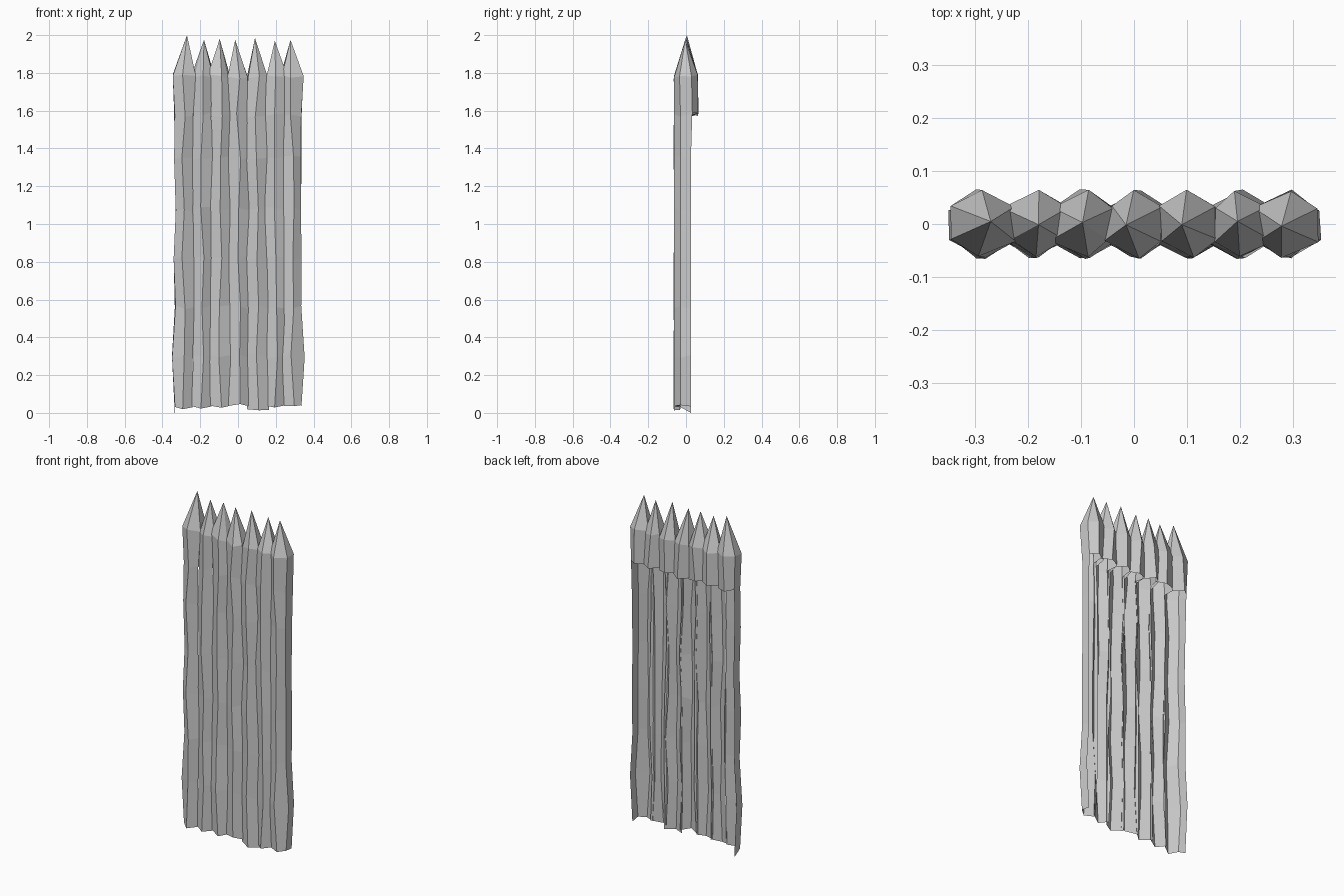
import bpy, bmesh, math, random

random.seed(4)
cube = bpy.data.objects.get("Cube")
if cube:
    bpy.data.objects.remove(cube)

# One flat grey for all the timber
wood = bpy.data.materials.new("pale grey wood")
wood.use_nodes = True
grey = (0.6, 0.6, 0.6, 1)
wood.diffuse_color = grey
wood.node_tree.nodes["Principled BSDF"].inputs["Base Color"].default_value = grey

CENTRES = [-0.287, -0.188, -0.094, 0.003, 0.102, 0.2, 0.288]
TIPS = [(-0.27, 2.0), (-0.18, 1.975), (-0.097, 1.98), (-0.015, 1.975),
        (0.09, 1.985), (0.195, 1.97), (0.278, 1.975)]
FEET = [0.025, 0.03, 0.035, 0.042, 0.02, 0.035, 0.035]
LEVELS = [0, 0.3, 0.56, 0.82, 1.08, 1.35, 1.58, 1.78]
# Half width of the whole wall at each level
OUTLINE = [0.336, 0.35, 0.333, 0.338, 0.332, 0.336, 0.337, 0.348]
RADIUS = 0.063
CUT = len(LEVELS) - 2          # below this level only the front shell exists


def wobble(amount):
    return random.uniform(-amount, amount)


def ring(bm, log, level):
    """Six uneven corners, starting at the front ridge and going right."""
    verts = []
    outer = {0: (4, 5), len(CENTRES) - 1: (1, 2)}.get(log, ())
    for k in range(6):
        angle = math.radians(60 * k - 90)
        x = CENTRES[log] + RADIUS * math.cos(angle) + wobble(0.011)
        y = RADIUS * math.sin(angle) + wobble(0.003)
        z = LEVELS[level] + wobble(0.012)
        if level == 0:
            z = FEET[log] + wobble(0.008)
        if k in outer:
            x = math.copysign(OUTLINE[level] + wobble(0.003), CENTRES[log])
            if level < CUT:
                y = -0.03 if k in (1, 5) else 0.026
        verts.append(bm.verts.new((x, y, z)))
    return verts


# Sharpened logs: full round heads, open-backed shells lower down
for log, (tip_x, tip_z) in enumerate(TIPS):
    bm = bmesh.new()
    rings = [ring(bm, log, level) for level in range(len(LEVELS))]
    if log == 0:
        rings[0][4].co.z = 0.0
    shell = {0, 5}
    if log == 0:
        shell.add(4)
    if log == len(TIPS) - 1:
        shell.add(1)
    for level, (low, high) in enumerate(zip(rings, rings[1:])):
        for k in range(6):
            if level >= CUT or k in shell:
                n = (k + 1) % 6
                bm.faces.new((low[k], low[n], high[n], high[k]))
    tip = bm.verts.new((tip_x, wobble(0.006), tip_z))
    for k in range(6):
        bm.faces.new((rings[-1][k], rings[-1][(k + 1) % 6], tip))
    loose = [v for v in bm.verts if not v.link_faces]
    bmesh.ops.delete(bm, geom=loose, context='VERTS')
    mesh = bpy.data.meshes.new(f"palisade_log_{log + 1}")
    bm.to_mesh(mesh)
    bm.free()
    mesh.materials.append(wood)
    bpy.context.collection.objects.link(bpy.data.objects.new(mesh.name, mesh))
